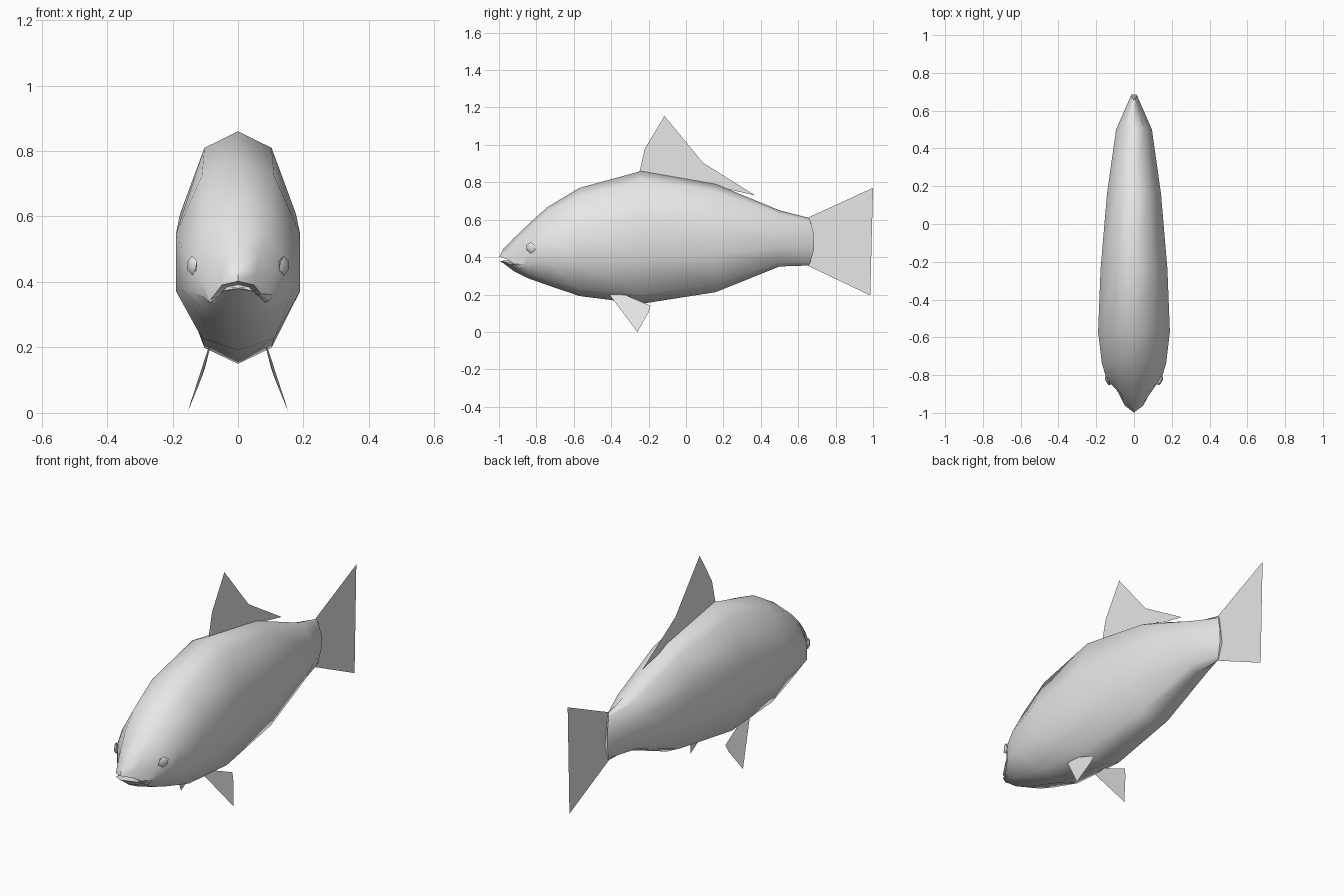
import bpy
import bmesh
import math
from mathutils import Matrix

cube = bpy.data.objects.get("Cube")
if cube:
    bpy.data.objects.remove(cube, do_unlink=True)

grey = bpy.data.materials.new("plain_grey")
grey.use_nodes = True
colour = (0.8, 0.8, 0.8, 1)
grey.diffuse_color = colour
grey.node_tree.nodes["Principled BSDF"].inputs["Base Color"].default_value = colour


def finish(name, bm, angle=60):
    """Turn a bmesh into a smooth shaded object."""
    mesh = bpy.data.meshes.new(name)
    bm.to_mesh(mesh)
    bm.free()
    mesh.materials.append(grey)
    obj = bpy.data.objects.new(name, mesh)
    bpy.context.collection.objects.link(obj)
    bpy.ops.object.select_all(action='DESELECT')
    obj.select_set(True)
    bpy.context.view_layer.objects.active = obj
    bpy.ops.object.shade_smooth_by_angle(angle=math.radians(angle))
    return obj


def sheet(name, points):
    """A single thin fin surface from its outline."""
    bm = bmesh.new()
    bm.faces.new([bm.verts.new(p) for p in points])
    bmesh.ops.triangulate(bm, faces=bm.faces[:])
    return finish(name, bm)


# Ten-sided cross-section, as fractions of half width and height
half = [(0, 1), (.58, .86), (1, .3), (1, -.3), (.58, -.86), (0, -1)]
section = half + [(-x, z) for x, z in reversed(half[1:-1])]

# Body stations: y, top, bottom, middle, half width, backward sweep of the sides
stations = [
    (-.92, .392, .382, .335, .06, .05),      # inside the mouth
    (-.998, .402, .38, .32, .085, .11),      # lips
    (-.978, .442, .368, .33, .092, .10),
    (-.92, .502, .325, .38, .115, .065),
    (-.84, .578, .285, .41, .148, .03),
    (-.74, .668, .25, .43, .17, 0),
    (-.57, .77, .192, .45, .19, 0),
    (-.24, .86, .15, .5, .177, 0),
    (.16, .79, .213, .5, .143, 0),
    (.5, .65, .35, .5, .095, 0),
    (.655, .61, .355, .48, .014, .03),
]

# Body lofted from snout to tail root
bm = bmesh.new()
rings = []
for y, top, bottom, mid, width, sweep in stations:
    ring = []
    for fx, fz in section:
        z = mid + abs(fz) * ((top if fz > 0 else bottom) - mid)
        ring.append(bm.verts.new((fx * width, y + sweep * fx * fx, z)))
    rings.append(ring)
for a, b in zip(rings, rings[1:]):
    for i in range(len(section)):
        j = (i + 1) % len(section)
        bm.faces.new((a[i], a[j], b[j], b[i]))
bm.faces.new(rings[0])
bm.faces.new(rings[-1])
bmesh.ops.recalc_face_normals(bm, faces=bm.faces[:])
finish("body", bm)

# Upright fins on the centre line
dorsal = [(-.25, .85), (-.22, .98), (-.115, 1.155), (.09, .905), (.37, .73), (.15, .78)]
tail = [(.65, .61), (1, .77), (.985, .69), (.85, .49), (.975, .275), (.985, .195),
        (.65, .355), (.685, .46)]
sheet("dorsal_fin", [(0, y, z) for y, z in dorsal])
sheet("tail_fin", [(0, y, z) for y, z in tail])

# Paired belly fins and eyes
belly = [(.09, -.41, .2), (.085, -.33, .2), (.1, -.19, .14), (.112, -.2, .105), (.155, -.26, 0)]
for side, word in ((1, "left"), (-1, "right")):
    sheet(word + "_belly_fin", [(side * x, y, z) for x, y, z in belly])
    bm = bmesh.new()
    bmesh.ops.create_icosphere(bm, subdivisions=1, radius=.03)
    bmesh.ops.transform(bm, matrix=Matrix.Diagonal((.35, 1, 1, 1)), verts=bm.verts[:])
    bmesh.ops.rotate(bm, matrix=Matrix.Rotation(-side * .5, 3, 'Z'), verts=bm.verts[:])
    bmesh.ops.translate(bm, vec=(side * .14, -.83, .45), verts=bm.verts[:])
    finish(word + "_eye", bm)
